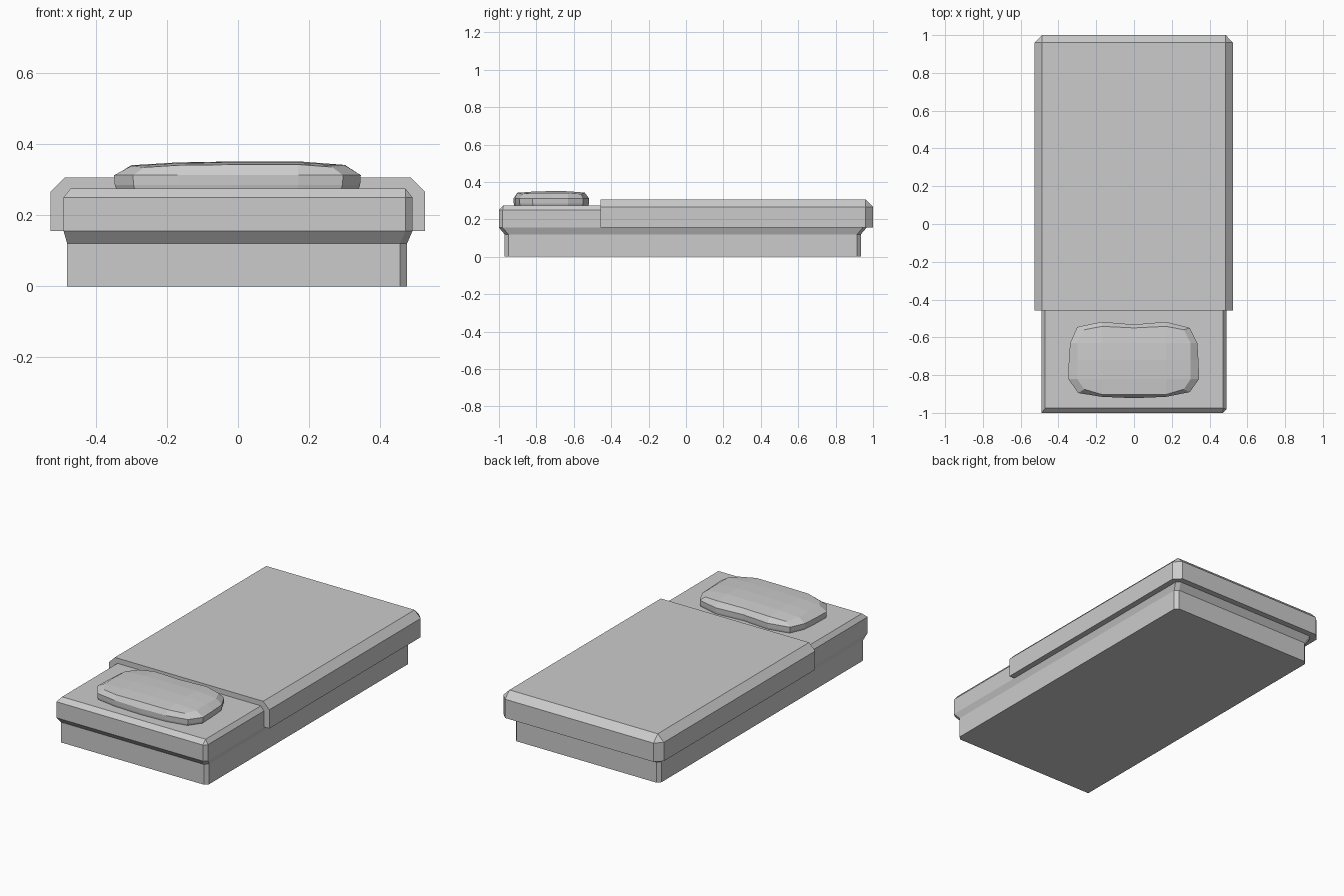
import bpy, bmesh

if "Cube" in bpy.data.objects:
    bpy.data.objects.remove(bpy.data.objects["Cube"])


def loft(name, rings):
    """Skin a stack of closed rings and cap both ends."""
    bm = bmesh.new()
    loops = [[bm.verts.new(p) for p in ring] for ring in rings]
    n = len(loops[0])
    for lo, hi in zip(loops, loops[1:]):
        for i in range(n):
            j = (i + 1) % n
            bm.faces.new((lo[i], lo[j], hi[j], hi[i]))
    bm.faces.new(loops[0][::-1])
    bm.faces.new(loops[-1])
    finish(name, bm)


def finish(name, bm):
    bmesh.ops.remove_doubles(bm, verts=bm.verts, dist=1e-4)
    bmesh.ops.recalc_face_normals(bm, faces=bm.faces)
    mesh = bpy.data.meshes.new(name)
    bm.to_mesh(mesh)
    bm.free()
    bpy.context.collection.objects.link(bpy.data.objects.new(name, mesh))


def ring(x0, x1, y0, y1, z, back, front=0.0):
    """Rectangle with cut back corners and an optional cut front-right corner."""
    return [(x0, y0, z), (x1 - front, y0, z), (x1, y0 + front, z),
            (x1, y1 - back, z), (x1 - back, y1, z),
            (x0 + back, y1, z), (x0, y1 - back, z)]


# Bed base flaring out into the mattress
loft("base_and_mattress", [
    ring(-.48, .475, -.97, .935, 0, .02, .02),
    ring(-.48, .475, -.97, .935, .12, .02, .02),
    ring(-.49, .49, -1, .965, .155, .02, .02),
    ring(-.49, .49, -1, .965, .25, .02, .02),
    ring(-.47, .47, -.975, .94, .275, 0, 0)])

# Blanket with bevelled sides and foot end
loft("blanket", [
    ring(-.527, .525, -.457, 1, .155, .04),
    ring(-.527, .525, -.457, 1, .266, .04),
    ring(-.487, .485, -.457, .96, .306, 0)])

# Pillow: 5 x 5 quilted top, with two rings of sides below it
bm = bmesh.new()
xs = [-.30, -.17, 0, .17, .30]
ys = [-.89, -.82, -.72, -.63, -.55]
height = [[.334, .340, .342, .342, .335],
          [.338, .346, .348, .348, .340],
          [.340, .348, .351, .351, .341],
          [.338, .347, .349, .350, .340],
          [.332, .341, .341, .343, .335]]
top = []
for r, y in enumerate(ys):
    row = []
    for c, x in enumerate(xs):
        corner = r in (0, 4) and c in (0, 4)
        px = x * .88 if corner else x
        py = y + (.015 if r == 0 else -.01) if corner else y
        if r == 0 and not corner:
            py -= .012
        if r == 4 and c in (1, 3):
            py += .008
        row.append(bm.verts.new((px, py, height[r][c])))
    top.append(row)
for r in range(4):
    for c in range(4):
        bm.faces.new((top[r][c], top[r][c + 1], top[r + 1][c + 1], top[r + 1][c]))
rim = (top[0] + [top[r][4] for r in (1, 2, 3)] + top[4][::-1]
       + [top[r][0] for r in (3, 2, 1)])
outline = [(-.295, -.895), (-.17, -.915), (0, -.922), (.17, -.915), (.295, -.89),
           (.345, -.82), (.341, -.72), (.335, -.63), (.295, -.55),
           (.17, -.518), (0, -.532), (-.17, -.518), (-.30, -.545),
           (-.338, -.63), (-.345, -.72), (-.348, -.82)]
for z, s in ((.312, 1), (.285, .995), (.270, .98)):
    lower = [bm.verts.new((x * s, -.72 + (y + .72) * s, z)) for x, y in outline]
    for i in range(16):
        j = (i + 1) % 16
        bm.faces.new((lower[i], lower[j], rim[j], rim[i]))
    rim = lower
bm.faces.new(rim[::-1])
finish("pillow", bm)
